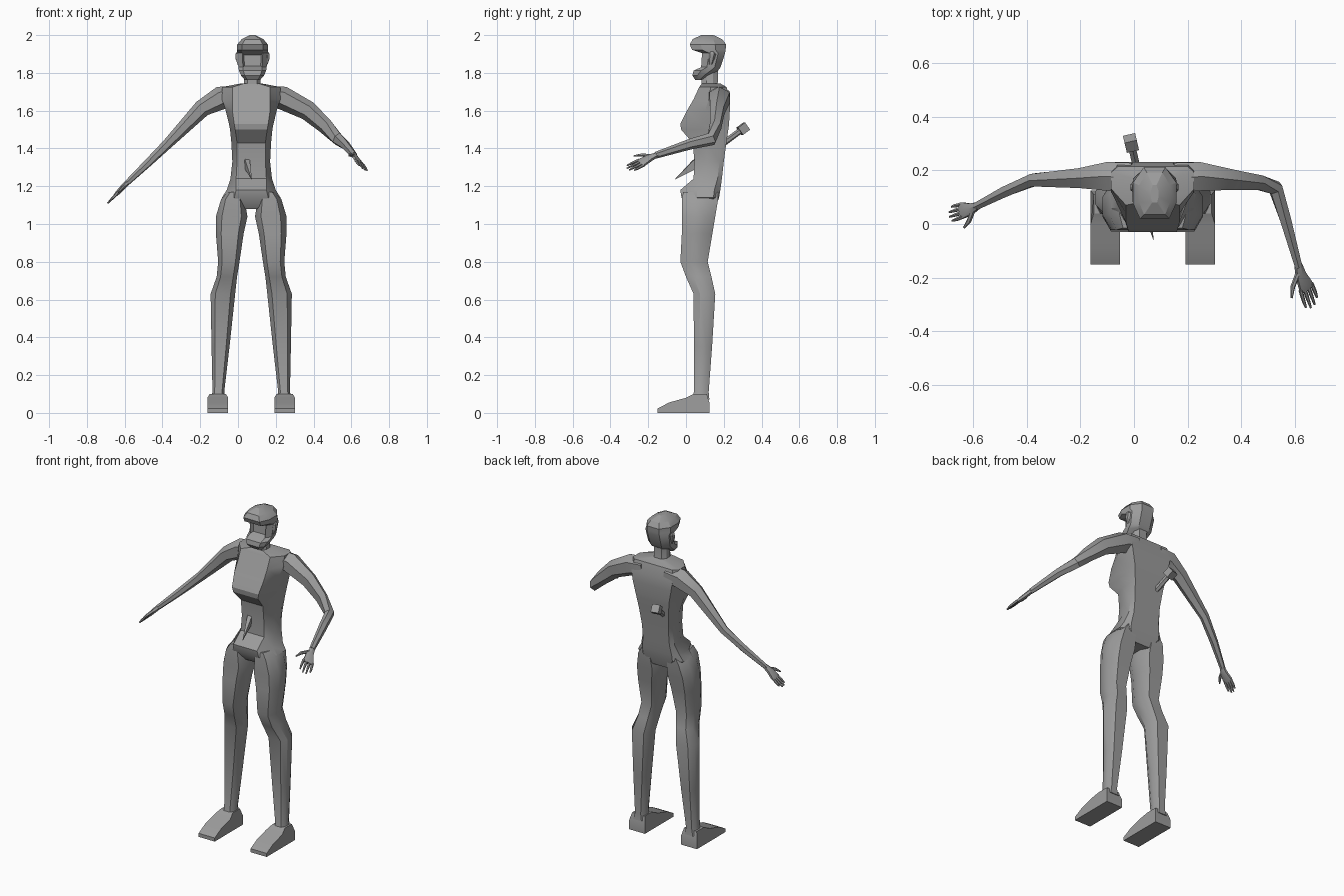
import bpy
import bmesh
import math
from mathutils import Vector

if "Cube" in bpy.data.objects:
    bpy.data.objects.remove(bpy.data.objects["Cube"], do_unlink=True)

grey = bpy.data.materials.new("plain grey")
grey.use_nodes = True
GREY = (0.33, 0.33, 0.33, 1)
grey.diffuse_color = GREY
grey.node_tree.nodes["Principled BSDF"].inputs["Base Color"].default_value = GREY

CX = 0.07  # centre line of the body; the arms reach unevenly


def finish(name, bm, angle=32):
    bmesh.ops.recalc_face_normals(bm, faces=bm.faces[:])
    mesh = bpy.data.meshes.new(name)
    bm.to_mesh(mesh)
    bm.free()
    mesh.materials.append(grey)
    obj = bpy.data.objects.new(name, mesh)
    bpy.context.collection.objects.link(obj)
    bpy.ops.object.select_all(action="DESELECT")
    obj.select_set(True)
    bpy.context.view_layer.objects.active = obj
    bpy.ops.object.shade_smooth_by_angle(angle=math.radians(angle))
    return obj


def loft(rings):
    """Skin a stack of equal rings and cap both ends."""
    bm = bmesh.new()
    loops = [[bm.verts.new(p) for p in ring] for ring in rings]
    for a, b in zip(loops, loops[1:]):
        for i in range(len(a)):
            j = (i + 1) % len(a)
            bm.faces.new((a[i], a[j], b[j], b[i]))
    bm.faces.new(loops[0])
    bm.faces.new(loops[-1])
    bmesh.ops.recalc_face_normals(bm, faces=bm.faces[:])
    return bm


def section(z, cx, front, back, wf, wm, wb, s0=0.3, s1=0.7):
    """Eight-sided level ring: front, side and back half widths."""
    d = back - front
    half = [(wf, front), (wm, front + s0 * d), (wm, front + s1 * d), (wb, back)]
    return [(cx + w, y, z) for w, y in half] + [(cx - w, y, z) for w, y in reversed(half)]


def tube(name, path, up=(0, 0, 1), sides=6):
    """Path entries: centre, half width across, half width along up."""
    pts = [Vector(p) for p, _, _ in path]
    rings = []
    for i, (_, rs, ru) in enumerate(path):
        t = (pts[min(i + 1, len(pts) - 1)] - pts[max(i - 1, 0)]).normalized()
        s = t.cross(Vector(up)).normalized()
        u = s.cross(t)
        angles = [2 * math.pi * (k + 0.5) / sides for k in range(sides)]
        rings.append([pts[i] + s * rs * math.cos(a) + u * ru * math.sin(a) for a in angles])
    return finish(name, loft(rings))


# Torso: z, front, back, half widths at front, side and back
torso = [
    (1.745, .085, .18, .035, .05, .04),
    (1.725, .07, .215, .10, .155, .13),
    (1.66, .04, .232, .10, .155, .14),
    (1.60, .005, .232, .10, .135, .13),
    (1.53, -.03, .228, .09, .118, .115),
    (1.50, -.026, .224, .085, .112, .11),
    (1.43, .035, .214, .075, .105, .10),
    (1.33, .045, .20, .075, .10, .09),
    (1.24, .04, .19, .08, .11, .09),
    (1.18, -.03, .182, .08, .13, .10),
    (1.14, -.024, .175, .09, .155, .10),
    (1.08, .02, .155, .03, .08, .06),
]
finish("torso", loft([section(z, CX, f, b, wf, wm, wb, .42, .85)
                      for z, f, b, wf, wm, wb in torso]))

# Legs: z, outer and inner distance from the centre line, front, back
leg = [
    (1.17, .125, .05, -.015, .17),
    (1.13, .16, .035, -.022, .17),
    (1.04, .187, .02, -.02, .155),
    (.95, .187, .04, -.022, .14),
    (.80, .175, .062, -.03, .115),
    (.72, .183, .075, .0, .135),
    (.63, .215, .085, .04, .155),
    (.35, .21, .115, .042, .138),
    (.11, .205, .143, .042, .12),
    (.07, .22, .13, .03, .124),
]
# Foot outline seen from the side: y, z
foot = [(.125, 0), (-.152, 0), (-.152, .022), (-.09, .055), (0, .08),
        (.04, .1), (.11, .1), (.125, .05)]
for side, word in ((1, "left"), (-1, "right")):
    rings = []
    for z, out, inn, f, b in leg:
        h = (out - inn) / 2
        rings.append(section(z, CX + side * (out + inn) / 2, f, b, h * .62, h, h * .62))
    finish(word + "_leg", loft(rings))
    mid = CX + side * .177
    ends = [[(mid + e * (.055 - max(0, z - .08) * .6), y, z) for y, z in foot] for e in (-1, 1)]
    finish(word + "_foot", loft(ends), 25)

# Neck
finish("neck", loft([section(z, CX + .005, f, b, w * .6, w, w * .6)
                     for z, f, b, w in ((1.70, .08, .18, .06), (1.745, .082, .168, .043),
                                        (1.83, .088, .17, .043))]))

# Head with projecting brow and jaw: z, front, back, half width
head = [
    (1.762, .05, .085, .04),
    (1.785, .034, .12, .06),
    (1.812, .04, .17, .072),
    (1.83, .08, .183, .075),
    (1.905, .085, .207, .08),
    (1.922, .032, .21, .082),
    (1.95, .02, .212, .081),
    (1.978, .035, .192, .058),
    (2.0, .08, .145, .014),
]
bm = loft([section(z, CX + .007, f, b, w * .68, w, w * .5) for z, f, b, w in head])
face = [f for f in bm.faces
        if f.normal.y < -.8 and 1.84 < f.calc_center_median().z < 1.89]
bmesh.ops.inset_individual(bm, faces=face, thickness=.012, depth=-.02)
finish("head", bm, 25)

# Ears
for side, word in ((1, "left"), (-1, "right")):
    x = CX + .007 + side * .072
    tube(word + "_ear", [((x, .13, 1.845), .008, .01), ((x + side * .006, .134, 1.875), .013, .017),
                         ((x + side * .006, .138, 1.9), .013, .022), ((x, .138, 1.915), .008, .012)],
         up=(0, 1, 0))


def hand(word, wrist, tip, thumb):
    """Palm, four fingers and a thumb in a frame set by the wrist and fingertip."""
    wrist = Vector(wrist)
    d = Vector(tip) - wrist
    k = d.length / .15
    d.normalize()
    t = Vector(thumb)
    t = (t - d * t.dot(d)).normalized()
    u = d.cross(t)

    def at(a, b):
        return wrist + (d * a + t * b) * k

    tube(word + "_palm", [(at(0, 0), .015, .014), (at(.035, .004), .024, .014),
                          (at(.075, 0), .034, .012), (at(.09, 0), .032, .009)], up=u)
    for i, reach in enumerate((.132, .148, .15, .14)):
        b = (i - 1.5) * .015
        tube(f"{word}_finger_{i + 1}", [(at(.08, b), .008, .008), (at(.115, b * 1.1), .007, .007),
                                        (at(reach, b * 1.1), .004, .004)], up=u)
    tube(word + "_thumb", [(at(.025, .01), .01, .01), (at(.055, .045), .009, .009),
                           (at(.085, .062), .004, .004)], up=u)


# Right arm, stretched out to the side
tube("right_arm", [
    ((-.01, .172, 1.68), .065, .05), ((-.09, .178, 1.668), .062, .062),
    ((-.19, .172, 1.612), .043, .046), ((-.375, .165, 1.422), .027, .027),
    ((-.48, .122, 1.32), .023, .022), ((-.592, .065, 1.213), .016, .015)])
hand("right", (-.585, .068, 1.22), (-.69, .035, 1.11), (0, -1, 0))

# Left arm, bent forward at the elbow
tube("left_arm", [
    ((.15, .172, 1.68), .065, .05), ((.235, .178, 1.668), .062, .062),
    ((.37, .165, 1.60), .042, .052), ((.46, .157, 1.52), .032, .042),
    ((.528, .135, 1.45), .029, .036), ((.565, .02, 1.422), .024, .028),
    ((.615, -.16, 1.364), .016, .018)])
hand("left", (.613, -.15, 1.367), (.668, -.308, 1.29), (-.75, 0, .6))

# Dagger run through the belly from behind
tip, end = Vector((.073, -.06, 1.235)), Vector((-.013, .31, 1.51))


def along(f):
    return tip.lerp(end, f)


tube("dagger_blade", [(along(0), .001, .001), (along(.3), .018, .034),
                      (along(.55), .018, .03)], sides=4)
tube("dagger_handle", [(along(.5), .016, .016), (along(.97), .016, .016)])
tube("dagger_pommel", [(along(.93), .033, .033), (along(1.03), .033, .033)], sides=4)
